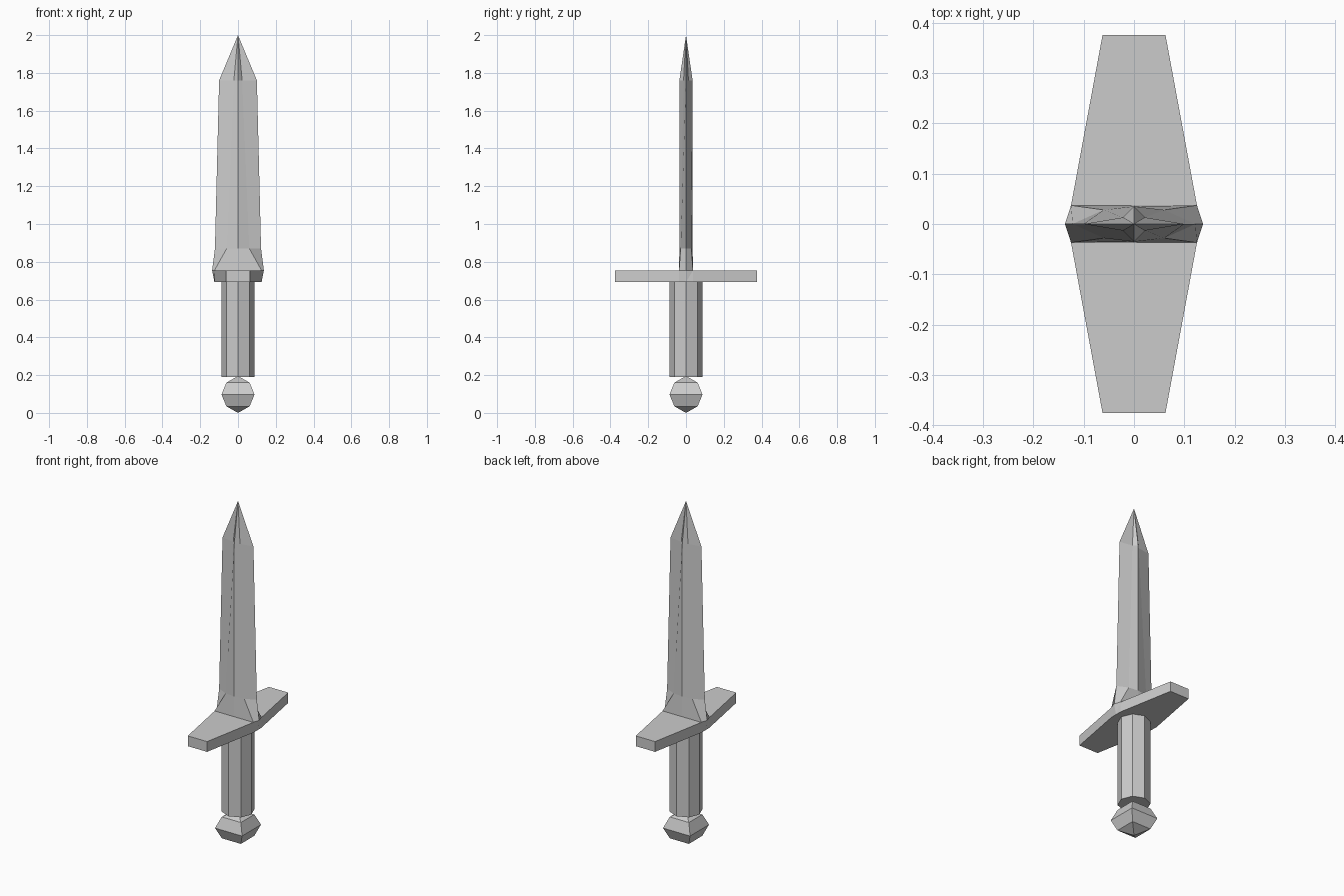
import bpy, bmesh
from math import sin, cos, pi

if "Cube" in bpy.data.objects:
    bpy.data.objects.remove(bpy.data.objects["Cube"])


def loft(name, rings):
    """Skin a stack of equal-sized point rings, capping both ends."""
    bm = bmesh.new()
    loops = [[bm.verts.new(p) for p in ring] for ring in rings]
    n = len(loops[0])
    for a, b in zip(loops, loops[1:]):
        for i in range(n):
            j = (i + 1) % n
            bm.faces.new((a[i], a[j], b[j], b[i]))
    bm.faces.new(loops[0][::-1])
    bm.faces.new(loops[-1])
    bmesh.ops.remove_doubles(bm, verts=bm.verts, dist=1e-5)
    bmesh.ops.recalc_face_normals(bm, faces=bm.faces)
    mesh = bpy.data.meshes.new(name)
    bm.to_mesh(mesh)
    bm.free()
    obj = bpy.data.objects.new(name, mesh)
    bpy.context.collection.objects.link(obj)
    return obj


def polygon(sides, radius, z, turn=0.0):
    return [(radius * cos(turn + 2 * pi * i / sides),
             radius * sin(turn + 2 * pi * i / sides), z) for i in range(sides)]


def blade_section(z, edge, mid_x, mid_y, ridge):
    """Eight-point section: cutting edges, mid facets and central ridges."""
    return [(edge, 0, z), (mid_x, mid_y, z), (0, ridge, z), (-mid_x, mid_y, z),
            (-edge, 0, z), (-mid_x, -mid_y, z), (0, -ridge, z), (mid_x, -mid_y, z)]


# Pommel: four-sided faceted ball
levels = 4
loft("pommel", [polygon(4, max(0.0875 * 2 ** 0.5 * sin(pi * i / levels), 1e-7),
                        0.0975 - 0.0975 * cos(pi * i / levels)
                        if i in (0, 2, 4) else (0.035 if i == 1 else 0.16), pi / 4)
                for i in range(levels + 1)])

# Grip: octagonal rod
loft("grip", [polygon(8, 0.0875, 0.19), polygon(8, 0.0875, 0.695)])

# Guard: crosspiece tapering to both ends
half = [(0.0625, -0.375), (0.125, -0.037), (0.125, 0.037), (0.0625, 0.375)]
outline = half + [(-x, -y) for x, y in half]
loft("guard", [[(x, y, z) for x, y in outline] for z in (0.693, 0.753)])

# Blade: flared base, long ridged taper and pointed tip
loft("blade", [
    blade_section(0.693, 0.125, 0.125, 0.037, 0.037),
    blade_section(0.754, 0.137, 0.125, 0.037, 0.037),
    blade_section(0.87, 0.122, 0.06, 0.028, 0.035),
    blade_section(1.76, 0.10, 0.022, 0.013, 0.035),
    blade_section(2.0, 1e-7, 1e-7, 1e-7, 1e-7),
])
